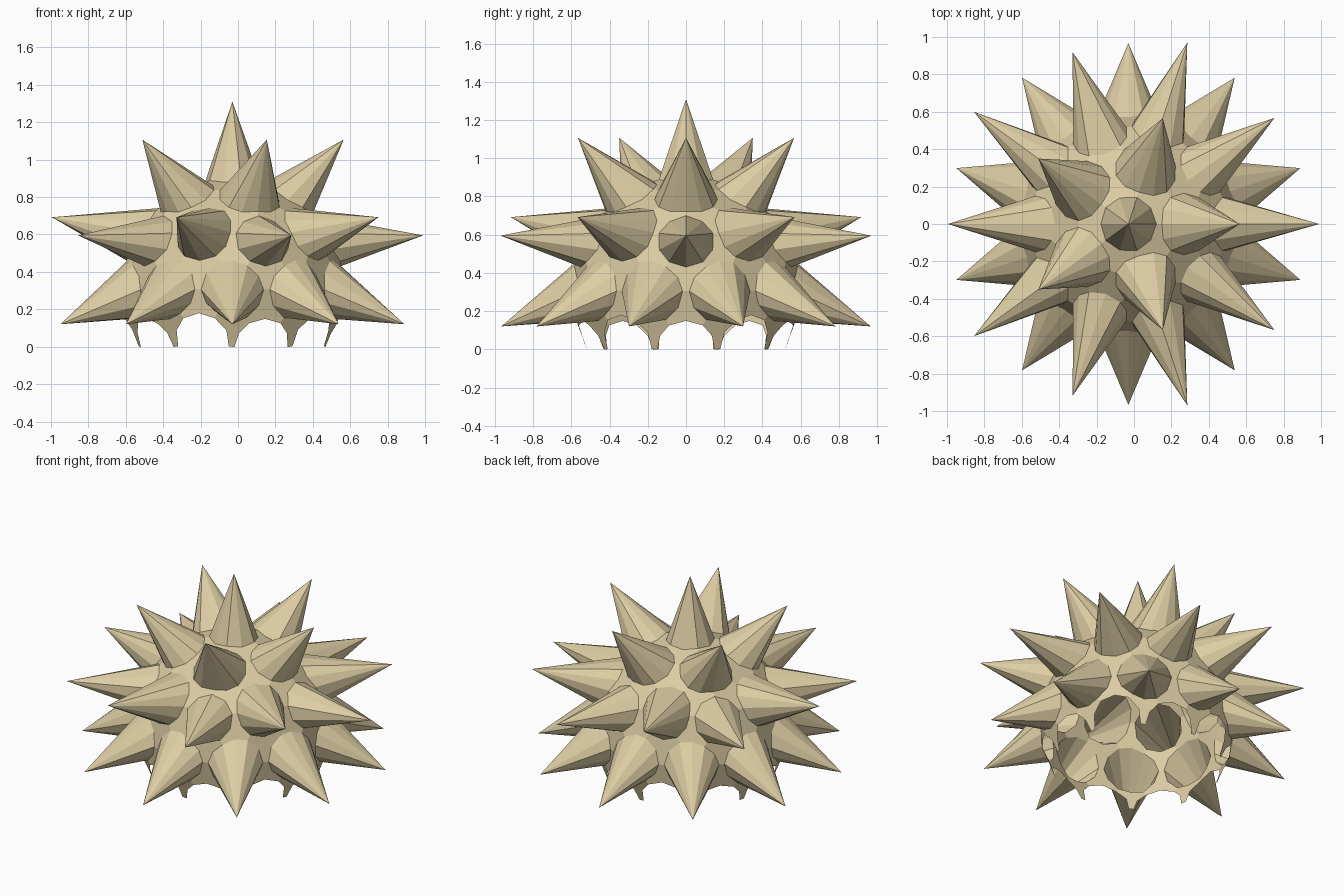
import bpy, bmesh
from mathutils import Vector

if "Cube" in bpy.data.objects:
    bpy.data.objects.remove(bpy.data.objects["Cube"])

R = 0.626                       # shell radius
C = Vector((-0.03, 0, 0.305))   # shell centre
T = 0.455                       # hole size as a share of each edge
# spike tips by ring: shell height (unit sphere) -> tip radius, tip z
TIPS = [(1.0, 0.0, 1.31), (0.851, 0.595, 1.107), (0.526, 0.965, 0.692),
        (0.447, 1.02, 0.595), (0.0, 0.967, 0.12)]

mat = bpy.data.materials.new("sand")
mat.diffuse_color = (0.72, 0.61, 0.37, 1)
mat.use_nodes = True
mat.node_tree.nodes["Principled BSDF"].inputs["Base Color"].default_value = mat.diffuse_color


def make_object(name, bm):
    bmesh.ops.remove_doubles(bm, verts=bm.verts, dist=1e-4)
    mesh = bpy.data.meshes.new(name)
    bm.to_mesh(mesh)
    bm.free()
    mesh.materials.append(mat)
    ob = bpy.data.objects.new(name, mesh)
    bpy.context.collection.objects.link(ob)


def corner(v, a, b):
    """Rounded cut across one triangle corner: edge, middle, edge."""
    p, q = (a - v) * T, (b - v) * T
    m = (p + q).normalized() * (p.length + q.length) / 2
    return [C + (v + d) * R for d in (p, m, q)]


# geodesic guide sphere
guide = bmesh.new()
bmesh.ops.create_icosphere(guide, subdivisions=2, radius=1)
shell, spikes = bmesh.new(), bmesh.new()

for f in guide.faces:
    if min(v.co.z for v in f.verts) < -0.6:
        continue                # open underside
    co = [v.co.copy() for v in f.verts]
    outline = []
    for i in range(3):
        v, nxt, prv = co[i], co[(i + 1) % 3], co[i - 1]
        pts = corner(v, prv, nxt)
        outline += pts
        # this triangle's share of the spike around the corner
        for z, r, tip_z in TIPS:
            if abs(v.z - z) < 0.02:
                flat = Vector((v.x, v.y, 0))
                if flat.length > 1e-4:
                    flat.normalize()
                tip = Vector((C.x, 0, tip_z)) + flat * r
                for a, b in zip(pts, pts[1:]):
                    spikes.faces.new([spikes.verts.new(p) for p in (a, b, tip)])
    # shell plate left between the three holes
    shell.faces.new([shell.verts.new(p) for p in outline])

guide.free()
make_object("shell", shell)
make_object("spikes", spikes)
